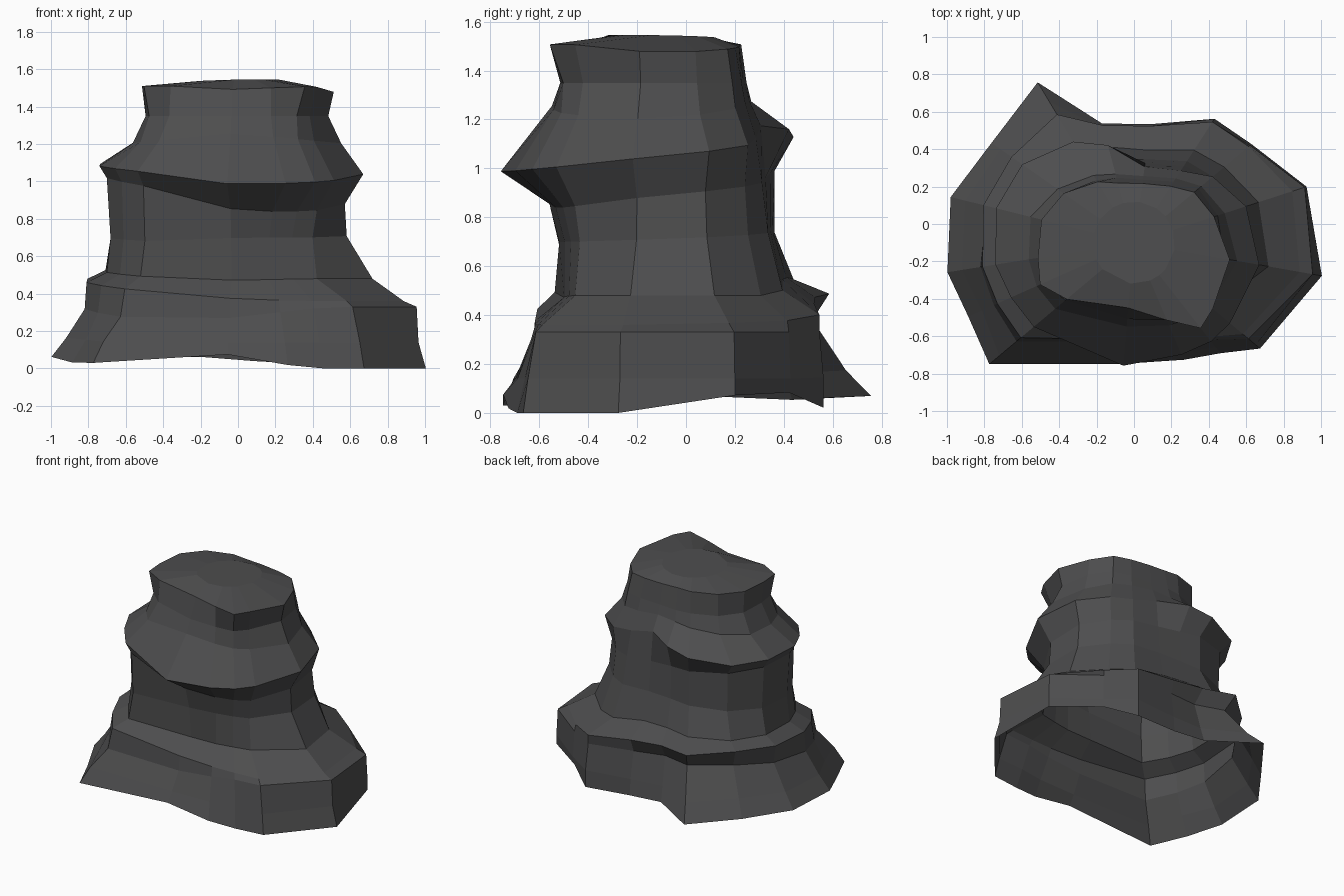
import bpy, bmesh, math

mat = bpy.data.materials.new("dark grey stone")
mat.diffuse_color = (0.075, 0.075, 0.077, 1)

# Directions of the rock's vertical ridges, seen from above
ANGLES = [18, 40, 57, 82, 105, 121, 145, 166, 189, 204, 220, 265, 293, 308, 320, 350]
CENTRE_Y = -0.1
bm = bmesh.new()
last = None


def height(levels, deg):
    """Blend heights given at even steps around the rock (right, back, left, front)."""
    t = deg / 360 * len(levels)
    i = int(t)
    a, b = levels[i % len(levels)], levels[(i + 1) % len(levels)]
    return a + (b - a) * (t - i)


def ring(levels, radii):
    """Add one contour and skin it to the contour below."""
    global last
    new = []
    for deg, r in zip(ANGLES, radii):
        a = math.radians(deg)
        new.append(bm.verts.new((r * math.cos(a), CENTRE_Y + r * math.sin(a), height(levels, deg))))
    if last:
        n = len(new)
        for i in range(n):
            j = (i + 1) % n
            bm.faces.new((last[i], last[j], new[j], new[i]))
    last = new


# Spreading foot (open underneath)
ring([0, .12, .01, .05, .07, .05, .08, .02, .05, .08, 0, 0],
     [.97, .81, .79, .64, .66, 1.0, .93, 1.01, 1.01, .97, 1.01, .65, .68, .75, .88, 1.02])
ring([.14, .14, .16, .18, .17, .14, .14, .14],
     [.97, .82, .79, .63, .63, .88, .87, .93, .93, .89, .94, .60, .64, .71, .85, .98])
ring([.33, .33, .36, .39, .33, .27, .27, .33],
     [.96, .81, .77, .60, .58, .72, .76, .81, .83, .82, .82, .53, .58, .66, .80, .97])
# Undercut lower ledge
ring([.36, .38, .46, .50, .47, .42, .37, .36],
     [.89, .80, .77, .63, .65, .80, .80, .83, .82, .80, .79, .52, .56, .64, .76, .90])
ring([.48, .48, .56, .54, .52, .49, .47, .48],
     [.70, .63, .59, .50, .53, .63, .71, .73, .71, .69, .68, .40, .43, .48, .55, .73])
# Waist
ring([.71, .73, .75, .73, .70, .68, .70, .70],
     [.60, .55, .52, .45, .47, .54, .64, .69, .69, .67, .65, .42, .43, .47, .52, .59])
ring([.89, .93, .97, 1.0, 1.03, .97, .84, .84],
     [.58, .53, .49, .43, .46, .54, .65, .71, .71, .68, .66, .46, .47, .51, .55, .58])
# Overhanging upper ledge, fading out at the back right
ring([1.05, 1.10, 1.19, 1.1, 1.09, 1.05, .98, 1.0],
     [.63, .55, .46, .41, .54, .63, .73, .76, .75, .72, .70, .66, .65, .67, .67, .68])
ring([1.2, 1.25, 1.29, 1.24, 1.2, 1.22, 1.26, 1.22],
     [.51, .47, .41, .36, .38, .42, .50, .57, .57, .57, .55, .45, .48, .52, .53, .56])
# Crown
ring([1.35],
     [.47, .45, .39, .34, .36, .39, .46, .50, .50, .52, .48, .41, .45, .51, .50, .49])
ring([1.47, 1.49, 1.50, 1.51, 1.51, 1.51, 1.49, 1.51],
     [.45, .42, .36, .32, .33, .38, .46, .51, .52, .55, .47, .35, .45, .58, .55, .52])
ring([1.545, 1.535, 1.535, 1.545], [.22] * len(ANGLES))
bm.faces.new(last)

bmesh.ops.recalc_face_normals(bm, faces=bm.faces)
mesh = bpy.data.meshes.new("rock_outcrop")
bm.to_mesh(mesh)
bm.free()
mesh.materials.append(mat)
rock = bpy.data.objects.new("rock_outcrop", mesh)
bpy.context.collection.objects.link(rock)
